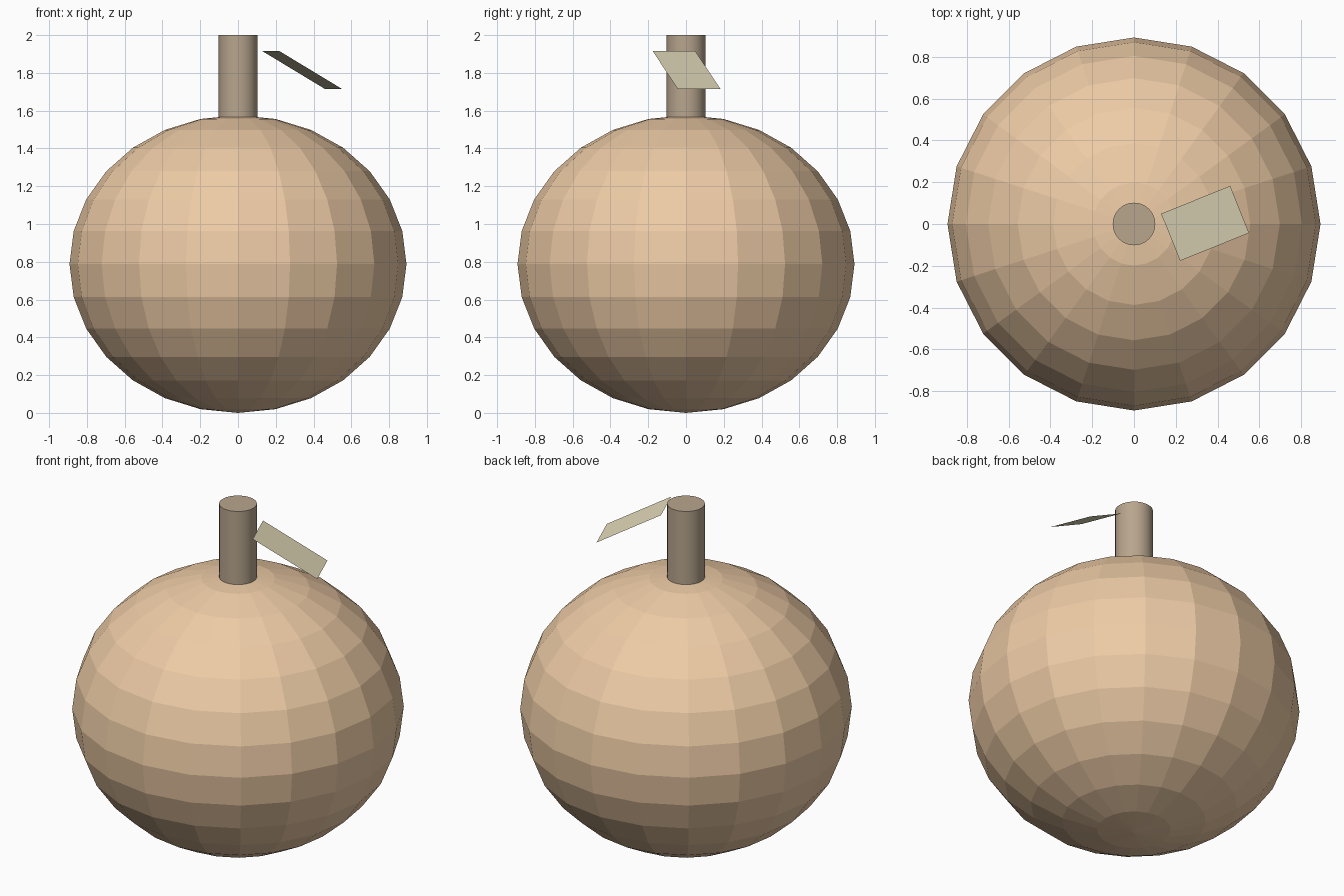
import bpy
from math import radians

if "Cube" in bpy.data.objects:
    bpy.data.objects.remove(bpy.data.objects["Cube"])


def finish(name, color):
    obj = bpy.context.object
    obj.name = name
    mat = bpy.data.materials.new(name + "_colour")
    mat.diffuse_color = (*color, 1)
    mat.use_nodes = True
    mat.node_tree.nodes["Principled BSDF"].inputs["Base Color"].default_value = mat.diffuse_color
    obj.data.materials.append(mat)
    return obj


# Fruit body: low-poly, slightly squashed sphere
bpy.ops.mesh.primitive_uv_sphere_add(segments=20, ring_count=14, radius=1,
                                     location=(0, 0, 0.788))
body = finish("fruit_body", (0.85, 0.60, 0.38))
body.scale = (0.892, 0.892, 0.788)

# Stem: round post set into the top of the body
STEM_BOTTOM, STEM_TOP = 1.53, 2.0
bpy.ops.mesh.primitive_cylinder_add(vertices=24, radius=0.102,
                                    depth=STEM_TOP - STEM_BOTTOM,
                                    location=(0, 0, (STEM_BOTTOM + STEM_TOP) / 2))
finish("stem", (0.48, 0.38, 0.27))
bpy.ops.object.shade_smooth_by_angle(angle=radians(30))

# Leaf: single flat sheet, tilted down and turned outward beside the stem
bpy.ops.mesh.primitive_plane_add(size=1, location=(0.34, 0.003, 1.815),
                                 rotation=(0, radians(29.3), radians(21.9)))
leaf = finish("leaf", (0.76, 0.70, 0.49))
leaf.scale = (0.408, 0.243, 1)
